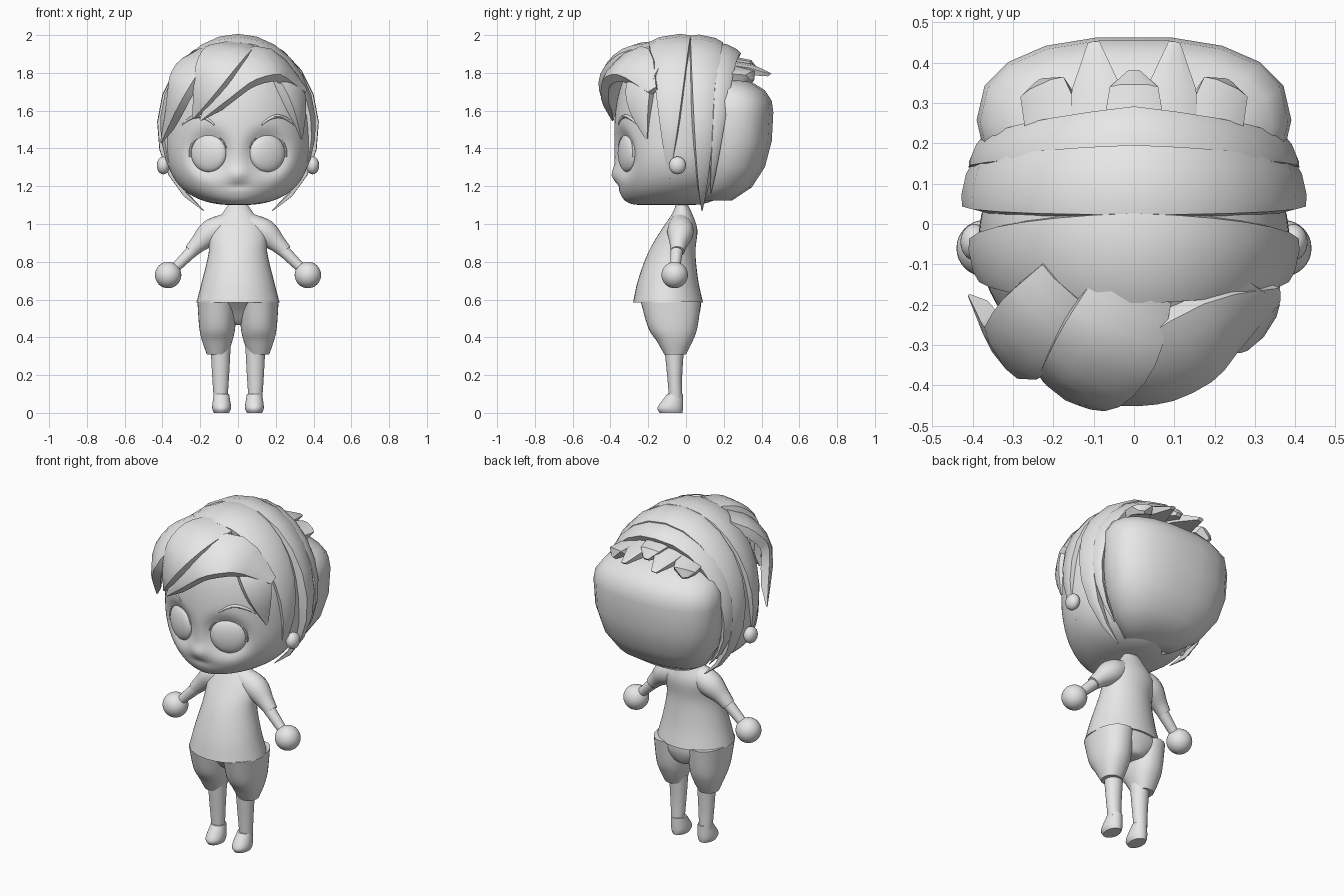
import bpy, bmesh, math
from mathutils import Vector, Matrix

if "Cube" in bpy.data.objects:
    bpy.data.objects.remove(bpy.data.objects["Cube"], do_unlink=True)

shade = (.8, .8, .8, 1)
grey = bpy.data.materials.new("plain_grey")
grey.use_nodes = True
grey.diffuse_color = shade
grey.node_tree.nodes["Principled BSDF"].inputs["Base Color"].default_value = shade


def smooth_path(points, steps):
    """Catmull-Rom samples through points of any dimension."""
    points = [Vector(p) for p in points]
    padded = [points[0] * 2 - points[1]] + points + [points[-1] * 2 - points[-2]]
    out = []
    for before, start, end, after in zip(padded, padded[1:], padded[2:], padded[3:]):
        for j in range(steps):
            t = j / steps
            leave, arrive = (end - before) / 2, (after - start) / 2
            out.append(start + leave * t
                       + ((end - start) * 3 - leave * 2 - arrive) * t * t
                       + ((start - end) * 2 + leave + arrive) * t * t * t)
    return out + [points[-1]]


def tangent(path, i):
    ahead, behind = path[min(i + 1, len(path) - 1)], path[max(i - 1, 0)]
    return (ahead - behind).to_3d().normalized()


def finish(name, bm, angle=45):
    bmesh.ops.recalc_face_normals(bm, faces=bm.faces)
    mesh = bpy.data.meshes.new(name)
    bm.to_mesh(mesh)
    bm.free()
    mesh.materials.append(grey)
    obj = bpy.data.objects.new(name, mesh)
    bpy.context.collection.objects.link(obj)
    bpy.ops.object.select_all(action='DESELECT')
    obj.select_set(True)
    bpy.context.view_layer.objects.active = obj
    bpy.ops.object.shade_smooth_by_angle(angle=math.radians(angle))


def skin_rings(name, rings, angle=45):
    """Bridge closed rings of points and cap both ends."""
    bm = bmesh.new()
    rows = [[bm.verts.new(p) for p in ring] for ring in rings]
    for low, high in zip(rows, rows[1:]):
        for i in range(len(low)):
            bm.faces.new((low[i - 1], low[i], high[i], high[i - 1]))
    bm.faces.new(rows[0])
    bm.faces.new(rows[-1])
    finish(name, bm, angle)


def loft(name, sections, centre_x=0, segments=36, steps=4, power=2, shape=None, angle=45):
    """Each section is (z, half width, front y, back y)."""
    rings = []
    for z, width, front, back in smooth_path(sections, steps):
        ring = []
        for i in range(segments):
            turn = math.tau * i / segments
            c, s = (math.copysign(abs(v) ** (2 / power), v) for v in (math.cos(turn), math.sin(turn)))
            point = Vector((centre_x + width * c, (front + back + (back - front) * s) / 2, z))
            ring.append(shape(point) if shape else point)
        rings.append(ring)
    skin_rings(name, rings, angle)


def rounded_rows(middle, below, above, rows):
    """Heights and relative widths of an egg with a boxy outline."""
    for i in range(1, rows):
        s = math.sin(math.pi * (i / rows - .5))
        yield middle + s * (above if s > 0 else below), (1 - abs(s) ** 2.5) ** .4


def tube(name, points, side=1, segments=16, steps=4):
    """Points are (x, y, z, radius)."""
    path = smooth_path([(x * side, y, z, r) for x, y, z, r in points], steps)
    rings = []
    for i, p in enumerate(path):
        along = tangent(path, i)
        u = along.cross(Vector((0, 1, 0))).normalized()
        v = along.cross(u)
        turns = [math.tau * j / segments for j in range(segments)]
        rings.append([p.to_3d() + (u * math.cos(a) + v * math.sin(a)) * p.w for a in turns])
    skin_rings(name, rings)


def ball(name, centre, radii, yaw=0):
    bm = bmesh.new()
    place = (Matrix.Translation(centre) @ Matrix.Rotation(yaw, 4, 'Z')
             @ Matrix.Diagonal((*radii, 1)))
    bmesh.ops.create_uvsphere(bm, u_segments=32, v_segments=16, radius=1, matrix=place)
    finish(name, bm)


def lock(name, points, steps=3):
    """Faceted ribbon of hair lying on the head; points are (x, y, z, width)."""
    path = smooth_path(points, steps)
    rings = []
    for i, p in enumerate(path):
        centre, width = p.to_3d(), p.w
        out = (centre - Vector((0, 0, 1.45))).normalized()
        half = tangent(path, i).cross(out).normalized() * width / 2
        rise, drop = out * width * .08, out * min(.05, width * .6)
        a, b = centre - half, centre + half
        rings.append([a, centre - half / 2 + rise, centre + half / 2 + rise, b, b - drop, a - drop])
    skin_rings(name, rings, 28)


def hair_band(name, top, radius, sweep, crown_y, tip_y, width):
    """Tapered band following an arch from one tip over the crown to the other."""
    points, count = [], 9
    for i in range(-count, count + 1):
        t = i / count
        a, far = math.radians(sweep) * t, abs(t)
        points.append((radius * math.sin(a), crown_y + (tip_y - crown_y) * far,
                       1.5 + (top - 1.5) * math.cos(a), width * (1 - far ** 1.6) + .005))
    lock(name, points, 1)


def face_y(x):
    return -.035 - .34 * math.sqrt(1 - (x / .385) ** 2)


# Head with nose bump, mouth crease and eye sockets
def sculpt_face(p):
    def bump(x, z, wide, tall, sharp=1):
        return math.exp(-(((p.x - x) / wide) ** 2 + ((p.z - z) / tall) ** 2) ** sharp)
    if p.y < -.1:
        p.y -= .022 * bump(0, 1.26, .045, .04)
        p.y += .008 * bump(0, 1.2, .06, .015)
        p.y += .045 * (bump(.155, 1.375, .11, .115, 2) + bump(-.155, 1.375, .11, .115, 2))
    return p


head_rows = [(z, .385 * f, -.035 - .345 * f ** (1 if z > 1.45 else .25), .3 * f)
             for z, f in rounded_rows(1.45, .35, .5, 60)]
loft("head", head_rows, segments=96, steps=1, shape=sculpt_face)

# Loose shirt and the seat of the shorts
loft("shirt", [(.585, .22, -.28, .09), (.7, .19, -.255, .065), (.85, .155, -.2, .05),
               (.97, .15, -.13, .06), (1.06, .08, -.07, .03), (1.12, .04, -.05, 0)])
loft("shorts_seat", [(.6, .21, -.24, .08), (.54, .18, -.18, .075), (.48, .09, -.13, .05),
                     (.465, .04, -.1, .02)])

# Paired limbs and facial features
for side, word in ((1, "left"), (-1, "right")):
    tube(word + "_sleeve", [(.05, -.03, 1, .06), (.14, -.03, .955, .07), (.21, -.04, .895, .047),
                            (.25, -.045, .855, .037)], side)
    tube(word + "_arm", [(.2, -.045, .9, .036), (.36, -.06, .74, .024)], side)
    ball(word + "_hand", (.37 * side, -.06, .73), (.07, .07, .07))
    loft(word + "_shorts_leg", [(.59, .105, -.24, .08), (.45, .095, -.2, .06), (.38, .08, -.155, .035),
                                (.31, .055, -.115, 0)], .11 * side, power=2.2)
    loft(word + "_leg", [(.35, .053, -.115, -.01), (.2, .045, -.1, -.02), (.08, .037, -.09, -.02)], .092 * side)
    loft(word + "_foot", [(.1, .04, -.1, -.015), (.03, .05, -.15, -.015), (0, .04, -.14, -.02)], .087 * side)
    ball(word + "_ear", (.395 * side, -.045, 1.31), (.035, .045, .047))
    ball(word + "_eye", (.155 * side, -.31, 1.375), (.1, .037, .1), .4 * side)

    # Arched eyebrow and the lash line that flicks outward
    brow, lash = [], []
    for i in range(9):
        t = i / 4 - 1
        x = .21 + .085 * t
        brow.append((x, face_y(x), 1.525 + .045 * (1 - t * t), .004 + .006 * (1 - t * t)))
        a = math.radians(77 - 88 * t)
        u = .105 * math.cos(a)
        lash.append((.155 + u * .92, -.317 + u * .4, 1.375 + .105 * math.sin(a), .006 + .003 * t))
    tube(word + "_eyebrow", brow, side, 8, 2)
    tube(word + "_lash", lash, side, 8, 2)

# Rounded mass of hair behind the head
back_rows = [(z, .39 * f, .05, .08 + .385 * f) for z, f in rounded_rows(1.59, .49, .2, 10)]
loft("back_hair", back_rows, segments=18, steps=1, power=2.4, angle=60)

# Bands draped over the crown from side to side
hair_band("front_hair_band", 1.98, .4, 123, -.085, -.092, .22)
hair_band("middle_hair_band", 1.98, .415, 154, .11, .085, .17)
hair_band("rear_hair_band", 1.93, .4, 142, .24, .13, .11)

# Fringe swept across the forehead
lock("fringe_sweep", [(.36, -.18, 1.71, .05), (.2, -.28, 1.86, .22), (.03, -.38, 1.83, .22),
                      (-.09, -.42, 1.7, .13), (-.2, -.39, 1.55, .01)])
lock("fringe_middle", [(0, -.16, 1.95, .2), (-.06, -.3, 1.92, .25), (-.13, -.4, 1.82, .22),
                       (-.19, -.41, 1.69, .13), (-.24, -.36, 1.56, .01)])
lock("fringe_outer", [(-.16, -.16, 1.92, .18), (-.25, -.26, 1.85, .21), (-.33, -.32, 1.7, .16),
                      (-.41, -.18, 1.43, .01)])
lock("left_temple_lock", [(.21, -.2, 1.85, .18), (.29, -.25, 1.74, .17), (.33, -.25, 1.61, .12),
                          (.34, -.21, 1.45, .01)])

# Chunky tufts at the back of the crown
for i, x in enumerate((-.24, -.1, 0, .1, .24)):
    reach = .45 - abs(abs(x) - .1) * .7
    sink = abs(x) * .25
    lock(f"crown_tuft_{i + 1}", [(x * .8, .22, 1.88 - sink, .16), (x * .95, .34, 1.86 - sink, .12),
                                 (x, reach, 1.82 - sink, .03)], 1)
